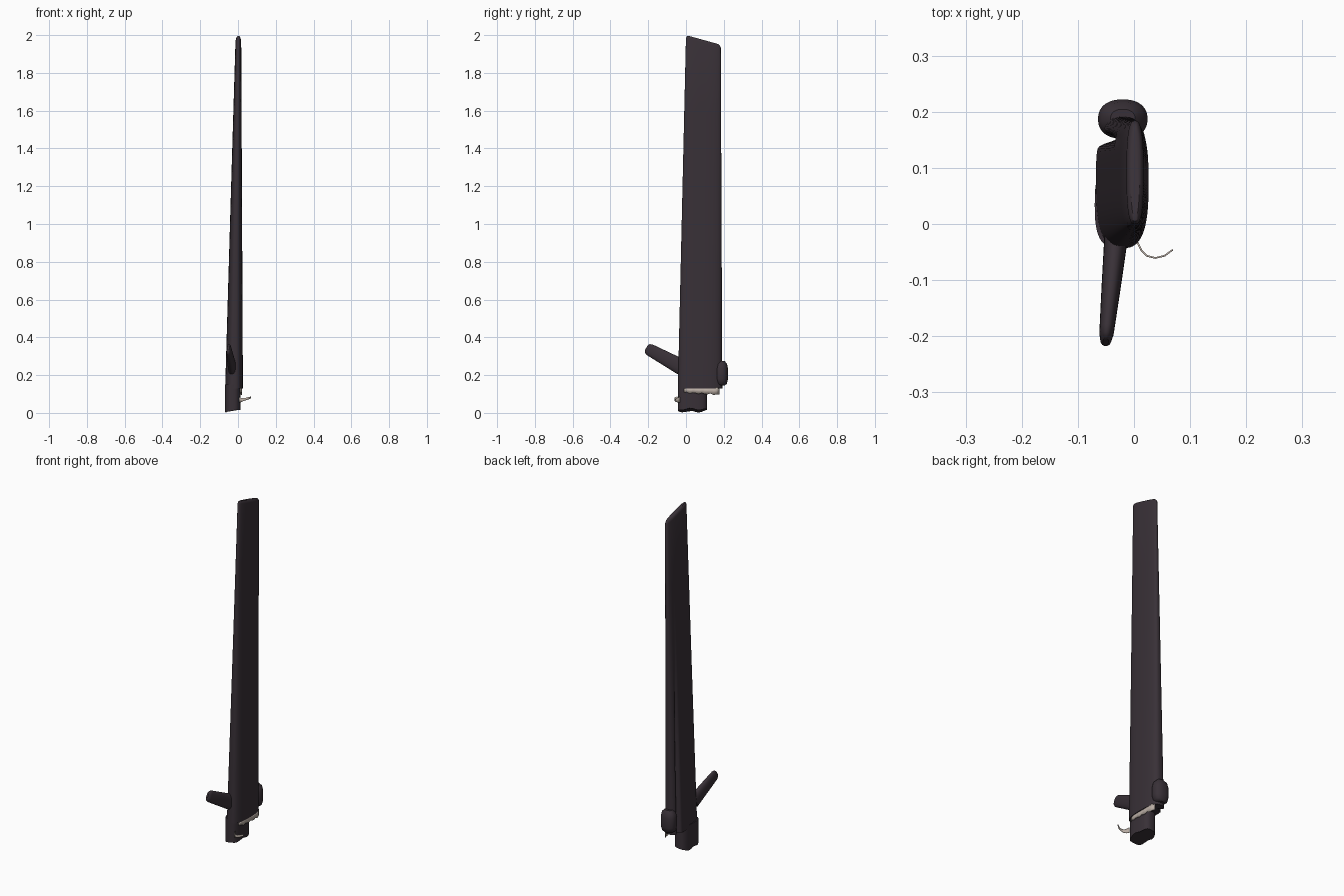
import bpy, bmesh, math
from mathutils import Vector

if "Cube" in bpy.data.objects:
    bpy.data.objects.remove(bpy.data.objects["Cube"])


def material(name, rgb):
    m = bpy.data.materials.new(name)
    m.diffuse_color = (*rgb, 1)
    m.use_nodes = True
    m.node_tree.nodes["Principled BSDF"].inputs["Base Color"].default_value = m.diffuse_color
    return m


DARK = material("dark plum", (0.040, 0.030, 0.038))
LIGHT = material("pale beige", (0.50, 0.43, 0.38))


def lerp(a, b, t):
    return a + (b - a) * t


def make_object(name, bm, mat):
    bmesh.ops.recalc_face_normals(bm, faces=bm.faces)
    me = bpy.data.meshes.new(name)
    bm.to_mesh(me)
    bm.free()
    me.materials.append(mat)
    ob = bpy.data.objects.new(name, me)
    bpy.context.collection.objects.link(ob)
    bpy.ops.object.select_all(action='DESELECT')
    bpy.context.view_layer.objects.active = ob
    ob.select_set(True)
    bpy.ops.object.shade_smooth_by_angle(angle=math.radians(40))
    return ob


def loft(name, rings, mat):
    bm = bmesh.new()
    loops = [[bm.verts.new(p) for p in r] for r in rings]
    n = len(loops[0])
    for a, b in zip(loops, loops[1:]):
        for i in range(n):
            j = (i + 1) % n
            bm.faces.new((a[i], a[j], b[j], b[i]))
    bm.faces.new(loops[0][::-1])
    bm.faces.new(loops[-1])
    return make_object(name, bm, mat)


def oval(cx, cy, hx, hy, n=48, power=2.8):
    """Rounded cross-section in plan, as (x, y) pairs."""
    pts = []
    for i in range(n):
        a = 2 * math.pi * i / n
        c, s = math.cos(a), math.sin(a)
        pts.append((cx + hx * math.copysign(abs(c) ** (2 / power), c),
                    cy + hy * math.copysign(abs(s) ** (2 / power), s)))
    return pts


# Tall tapered blade with a groove on its left side and a slanted tip
def blade_ring(z, shrink=1.0):
    t = (z - 0.13) / 1.87
    x0, x1 = lerp(-0.068, -0.013, t), lerp(0.026, 0.017, t)
    y0, y1 = lerp(-0.043, 0.0, t), lerp(0.192, 0.184, t)
    depth = 0.035 * max(0, 1 - z / 1.2)
    cx, cy = (x0 + x1) / 2, (y0 + y1) / 2
    ring = []
    for x, y in oval(cx, cy, (x1 - x0) / 2 * shrink, (y1 - y0) / 2 * (0.7 + 0.3 * shrink), 144):
        if x < cx:
            x = min(x + depth * math.exp(-((y - 0.152) / 0.009) ** 2), cx + 0.01)
        lean = 0.05 * (y / 0.18) * max(0, (z - 1.2) / 0.8)
        ring.append((x, y, z - lean))
    return ring


heights = [0.13, 0.2, 0.3, 0.5, 0.8, 1.2, 1.6, 1.985]
loft("blade", [blade_ring(z) for z in heights] + [blade_ring(1.996, 0.8), blade_ring(2.0, 0.5)], DARK)


# Short broken stub below the front half of the blade
def stub_ring(z, ragged):
    return [(x, y, z + ragged * (0.16 * (x + 0.07) + 0.005 * (1 + math.sin(70 * y))))
            for x, y in oval(-0.028, 0.034, 0.042, 0.077)]


loft("stub", [stub_ring(0.002, 1), stub_ring(0.15, 0)], DARK)

# Rounded boss at the rear foot
rear = []
for z, s in ((0.145, 0.55), (0.155, 0.85), (0.18, 1), (0.235, 1), (0.26, 0.85), (0.275, 0.5)):
    rear.append([(x, y, z) for x, y in oval(-0.02, 0.187, 0.044 * s, 0.035 * s, power=2.3)])
loft("rear_boss", rear, DARK)

# Slanted flattened handle at the front
root, tip = Vector((-0.032, -0.025, 0.243)), Vector((-0.050, -0.205, 0.341))
axis = (tip - root).normalized()
side = axis.cross(Vector((0, 0, 1))).normalized()
up = side.cross(axis)
handle = []
for t, w, h in ((0, 0.021, 0.043), (0.5, 0.017, 0.037), (0.93, 0.013, 0.032), (1.0, 0.010, 0.026), (1.03, 0.005, 0.015)):
    c = root.lerp(tip, t)
    handle.append([c + side * x + up * y for x, y in oval(0, 0, w, h, 24, 2.3)])
loft("handle", handle, DARK)


# Thin upright ribbons
def ribbon(name, pts, mat, thick):
    bm = bmesh.new()
    cols = [(bm.verts.new((x, y, lo)), bm.verts.new((x, y, hi))) for x, y, lo, hi in pts]
    for (a, b), (c, d) in zip(cols, cols[1:]):
        bm.faces.new((a, c, d, b))
    ob = make_object(name, bm, mat)
    mod = ob.modifiers.new("thickness", 'SOLIDIFY')
    mod.thickness = thick
    return ob


# Pale broken edge under the right side of the blade
edge = []
for i in range(13):
    t = i / 12
    jag = 0.004 * math.sin(i * 2.3)
    edge.append((0.022 - 0.012 * (2 * t - 1) ** 6, lerp(-0.012, 0.178, t),
                 lerp(0.108, 0.096, t) + jag, 0.135))
ribbon("pale_edge", edge, LIGHT, 0.004)

# Curled sliver at the front foot
curl = [(0.004, -0.032, 0.055, 0.085), (0.012, -0.048, 0.056, 0.080),
        (0.022, -0.058, 0.060, 0.078), (0.038, -0.062, 0.066, 0.079),
        (0.055, -0.058, 0.071, 0.084), (0.070, -0.047, 0.078, 0.086)]
ribbon("curled_sliver", curl, LIGHT, 0.003)
